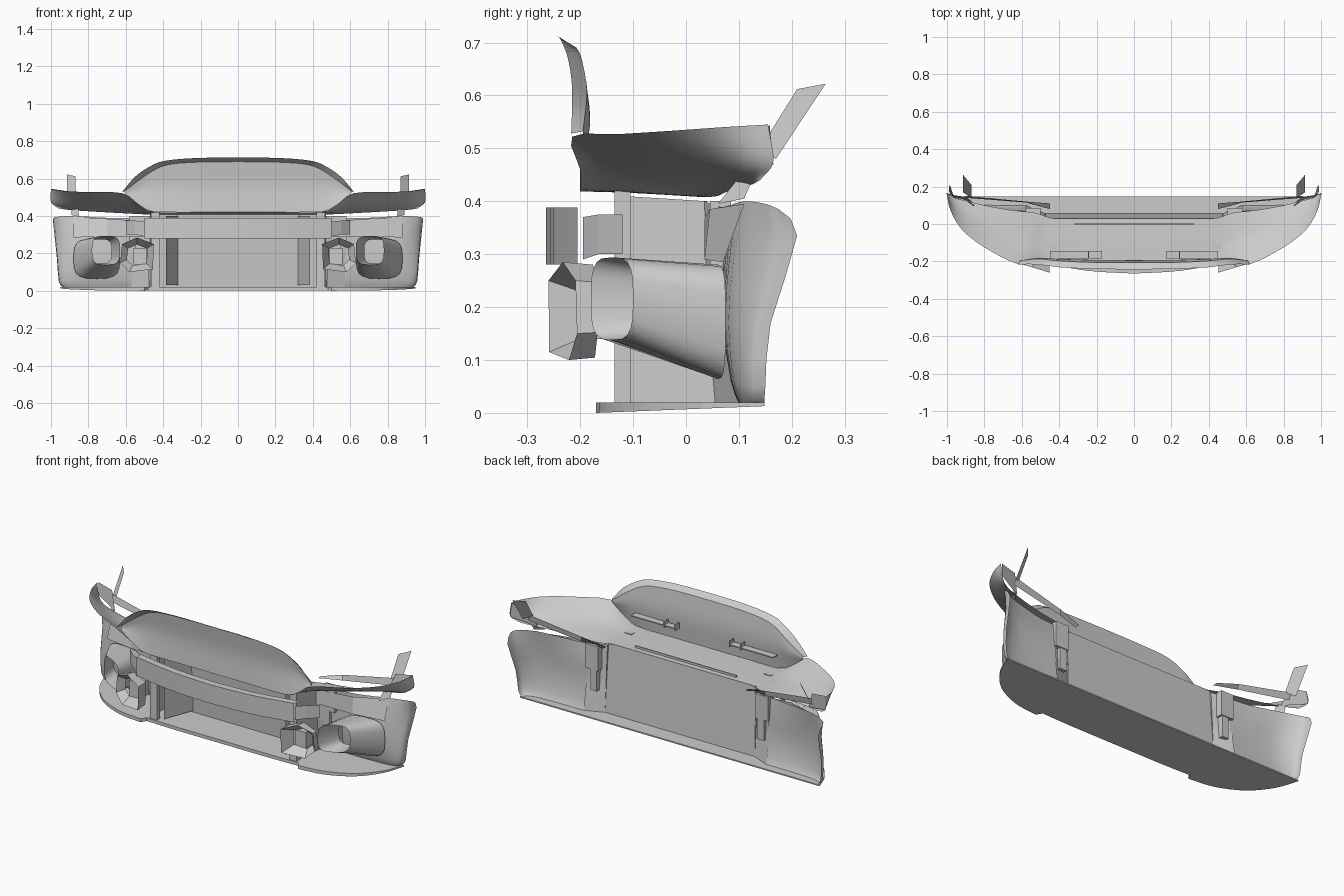
import bpy, bmesh, math
from mathutils import Vector


def finish(name, bm, mirror=True, smooth=True):
    bmesh.ops.recalc_face_normals(bm, faces=bm.faces)
    me = bpy.data.meshes.new(name)
    bm.to_mesh(me)
    bm.free()
    ob = bpy.data.objects.new(name, me)
    bpy.context.collection.objects.link(ob)
    if mirror:
        m = ob.modifiers.new("mirror", 'MIRROR')
        m.use_clip = True
    if smooth:
        bpy.ops.object.select_all(action='DESELECT')
        ob.select_set(True)
        bpy.context.view_layer.objects.active = ob
        bpy.ops.object.shade_smooth_by_angle(angle=math.radians(35))
    return ob


def curve(pts, n):
    """Catmull-Rom resample with n steps per span."""
    p = [Vector(q) for q in pts]
    if n == 1:
        return p
    p = [2 * p[0] - p[1]] + p + [2 * p[-1] - p[-2]]
    out = []
    for i in range(1, len(p) - 2):
        a, b, c, d = p[i - 1:i + 3]
        for k in range(n):
            t = k / n
            out.append(0.5 * (2 * b + (c - a) * t + (2 * a - 5 * b + 4 * c - d) * t * t
                              + (3 * b - a - 3 * c + d) * t ** 3))
    return out + [p[-2]]


def loft(name, rows, n=1, m=1, closed=False, **kw):
    """Sheet through rows of points; n smooths along rows, m across rows."""
    rows = [curve(r, n) for r in rows]
    cols = [curve(c, m) for c in zip(*rows)]
    bm = bmesh.new()
    g = [[bm.verts.new(v) for v in c] for c in cols]
    for i in range(len(g) if closed else len(g) - 1):
        a, b = g[i], g[(i + 1) % len(g)]
        for j in range(len(a) - 1):
            bm.faces.new((a[j], b[j], b[j + 1], a[j + 1]))
    return finish(name, bm, **kw)


def box(name, x, y, z):
    bm = bmesh.new()
    bmesh.ops.create_cube(bm, size=1)
    for v in bm.verts:
        for i, (a, b) in enumerate((x, y, z)):
            v.co[i] = (a + b) / 2 + v.co[i] * (b - a)
    return finish(name, bm, mirror=x[0] >= 0, smooth=False)


# floor splitter, slightly nose-down
half = curve([(0, -.145, 0), (.3, -.145, 0), (.48, -.14, 0)], 2) + curve(
    [(.5, -.17, 0), (.65, -.15, 0), (.8, -.08, 0), (.9, .03, 0), (.95, .148, 0)], 4)
outline = half + [Vector((-p.x, p.y, 0)) for p in reversed(half) if p.x > 0]
bm = bmesh.new()
f = bm.faces.new([bm.verts.new(p) for p in outline])
ext = bmesh.ops.extrude_face_region(bm, geom=[f])
for v in ext["geom"]:
    if isinstance(v, bmesh.types.BMVert):
        v.co.z = .02
for v in bm.verts:
    if v.co.z < .01:
        v.co.z = max(0, (v.co.y + .17) * .04)
finish("floor_splitter", bm, mirror=False, smooth=False)

# upper deck: flat centre turning up into a raised rim on each side
deck = [
    [(0, -.20, .42), (0, -.1, .416), (0, .03, .408)],
    [(.25, -.20, .42), (.25, -.1, .416), (.25, .03, .408)],
    [(.45, -.20, .422), (.44, -.1, .416), (.42, .03, .408)],
    [(.53, -.20, .46), (.51, -.1, .422), (.47, .04, .408)],
    [(.62, -.215, .522), (.58, -.1, .442), (.53, .06, .41)],
    [(.80, -.125, .527), (.74, -.03, .455), (.66, .075, .417)],
    [(.92, -.03, .533), (.87, .05, .46), (.80, .10, .425)],
    [(.98, .07, .54), (.96, .11, .465), (.90, .125, .432)],
    [(1, .155, .545), (1, .165, .475), (.96, .14, .44)],
]
loft("upper_deck", [list(c) for c in zip(*deck)], n=3, m=4)
# strip closing the lamp opening behind the rim, and the wing tip end
loft("lamp_back_strip", [[(.45, .08, .412), (.58, .115, .42), (.90, .14, .465)],
                         [(.45, .11, .412), (.58, .12, .45), (.90, .15, .505)]])
loft("wing_tip_end", [[(.86, .115, .43), (1, .165, .47)], [(.90, .145, .53), (.995, .158, .545)]],
     smooth=False)

# upright nose shield with forward lip
shield = [
    [(0, -.2, .42), (.2, -.2, .42), (.35, -.2, .42), (.46, -.2, .425), (.53, -.2, .46), (.6, -.2, .512)],
    [(0, -.193, .56), (.2, -.192, .56), (.35, -.188, .555), (.45, -.184, .55), (.52, -.182, .54), (.605, -.195, .522)],
    [(0, -.207, .69), (.2, -.206, .688), (.35, -.2, .678), (.43, -.194, .655), (.51, -.187, .605), (.608, -.195, .532)],
]
lip = [(0, -.243, .712), (.22, -.24, .71), (.39, -.232, .695), (.47, -.222, .665), (.55, -.215, .61), (.62, -.217, .528)]
loft("nose_shield", shield, n=3, m=4)
loft("shield_lip", [shield[2], lip], n=3)

# clips behind the shield and slot bar on the deck
box("shield_shelf", (.17, .45), (-.185, -.145), (.50, .506))
box("shield_clip_a", (.17, .175), (-.185, -.145), (.49, .525))
box("shield_clip_b", (.24, .245), (-.185, -.145), (.49, .525))
box("deck_slot_bar", (-.32, .32), (-.003, .003), (.412, .424))

# radiator panel under the deck's back edge, with splayed trims, posts and side walls
loft("radiator_panel", [[(0, .055, .02), (.475, .055, .02)], [(0, .03, .41), (.47, .03, .41)]], smooth=False)
loft("radiator_trim", [[(.32, .052, .03), (.32, .03, .40)], [(.385, -.12, .03), (.385, -.12, .40)]],
     smooth=False)
box("radiator_post", (.42, .465), (-.135, -.105), (.02, .42))
loft("radiator_side_wall", [[(.46, -.12, .02), (.475, .055, .02)],
                            [(.46, -.12, .41), (.47, .04, .40)]], smooth=False)
loft("corner_inner_wall", [[(.475, .055, .02), (.58, .10, .02)], [(.475, .04, .2), (.58, .07, .2)],
                           [(.47, .035, .40), (.58, .06, .39)]], smooth=False)
box("rear_bracket", (.50, .58), (.045, .085), (.26, .40))
box("bracket_leg", (.51, .55), (.045, .08), (.14, .26))

# bowed bumper beam
loft("bumper_beam", [[(0, y, z), (.25, y + .015, z), (.5, y + .06, z)]
                     for y, z in ((-.225, .388), (-.265, .388), (-.265, .28), (-.225, .28))], n=3)
loft("beam_side_arm", [[(.5, -.195, .37), (.55, -.165, .375), (.60, -.12, .375)],
                       [(.5, -.195, .29), (.55, -.165, .30), (.60, -.12, .30)]], smooth=False)

# corner panels: curved back at the outside, hollow at mid height
corner = [
    [(.57, .10, .018), (.7, .10, .018), (.85, .105, .018), (.92, .12, .018), (.935, .148, .018)],
    [(.57, .085, .06), (.7, .085, .06), (.86, .09, .06), (.945, .115, .05), (.958, .15, .05)],
    [(.57, .07, .17), (.7, .07, .17), (.86, .08, .17), (.955, .12, .17), (.968, .16, .17)],
    [(.57, .07, .28), (.7, .075, .28), (.87, .09, .29), (.965, .15, .30), (.985, .21, .335)],
    [(.57, .06, .39), (.7, .075, .39), (.87, .11, .40), (.97, .15, .395), (.99, .175, .385)],
]
loft("corner_panel", corner, n=3, m=2)
loft("corner_top_rail", [[(.47, .035, .37), (.7, .045, .385), (.88, .11, .395)],
                         [(.47, .035, .29), (.7, .035, .29), (.88, .07, .285)]], smooth=False)

# outer air duct: oblique mouth tucked under the deck, widening to the corner panel
front, throat, back = [], [], []
for i in range(20):
    a = 2 * math.pi * i / 20
    c, s = math.cos(a), math.sin(a)
    c, s = (math.copysign(abs(t) ** .6, t) for t in (c, s))
    front.append((.705 + .075 * c, -.14 + .04 * c, .216 + .078 * s))
    throat.append((.735 + .06 * c, -.02 + .03 * c, .21 + .065 * s))
    back.append((.755 + .125 * c, .06 + .015 * c, .172 + .108 * s))
loft("air_duct", [back, front], closed=True)
loft("air_duct_throat", [front, throat], closed=True)

# inner pods: faceted cups beside the radiator
pod = [(.455, .115), (.58, .10), (.63, .15), (.62, .25), (.54, .285), (.45, .25)]


def ring(k, y, slope):
    return [(.54 + (x - .54) * k, y + (x - .45) * slope, .19 + (z - .19) * k) for x, z in pod]


loft("pod_shell", [ring(1, -.26, .3), ring(.95, -.185, .1)], closed=True, smooth=False)
loft("pod_cup", [ring(1, -.26, .3), ring(.6, -.19, .1)], closed=True, smooth=False)
box("pod_mount", (.49, .56), (-.185, -.11), (.14, .23))

# mounting blades and tabs
loft("mount_blade", [[(.87, .14, .50), (.87, .21, .612)], [(.915, .17, .48), (.915, .264, .622)]], smooth=False)
loft("corner_tab", [[(.85, .06, .395), (.855, .10, .445)], [(.89, .11, .405), (.89, .125, .44)]], smooth=False)
